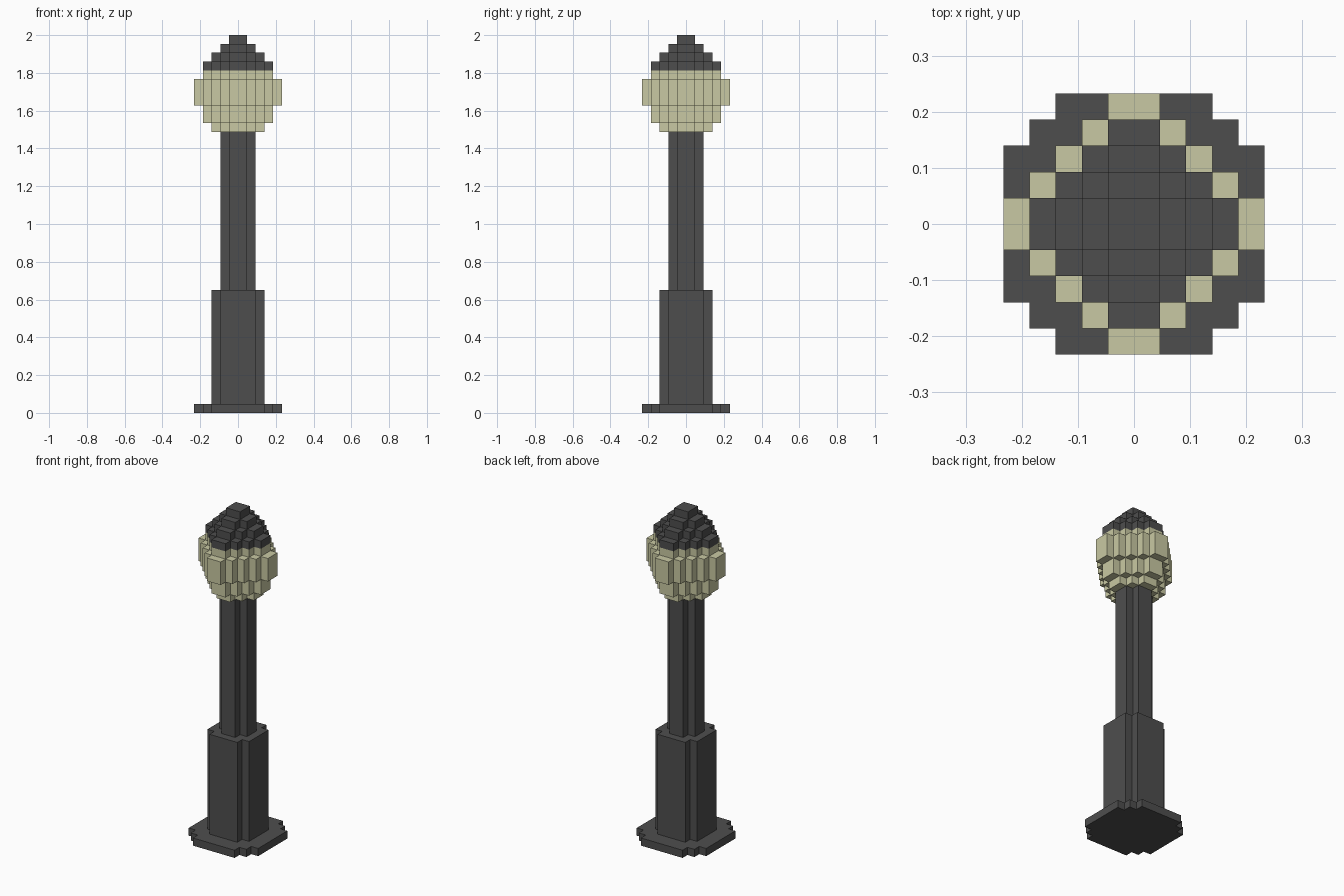
import bpy, bmesh

if "Cube" in bpy.data.objects:
    bpy.data.objects.remove(bpy.data.objects["Cube"])

U = 2.0 / 43  # one block; the lamp post is 43 blocks tall


def material(name, rgb):
    m = bpy.data.materials.new(name)
    m.diffuse_color = (*rgb, 1)
    m.use_nodes = True
    m.node_tree.nodes["Principled BSDF"].inputs["Base Color"].default_value = m.diffuse_color
    return m


IRON = material("dark iron", (0.076, 0.076, 0.076))
GLOW = material("pale lamp glass", (0.584, 0.584, 0.366))


def outline(rows):
    """Stepped outline; rows[j] is the half width, in blocks, of the j-th row from centre."""
    quad = []
    for j, r in enumerate(rows):
        if j and r < rows[j - 1]:
            quad.append((r, j))            # inner corner
        if j == len(rows) - 1 or rows[j + 1] < r:
            quad.append((r, j + 1))        # outer corner
    pts = []
    for _ in range(4):
        pts += quad
        quad = [(-y, x) for x, y in quad]  # quarter turn
    return pts


def diamond(n):
    return list(range(n, 0, -1))


def part(name, mat, layers):
    """Stack stepped prisms given as (bottom, top, rows) in blocks."""
    bm = bmesh.new()
    for z0, z1, rows in layers:
        pts = outline(rows)
        low = [bm.verts.new((x * U, y * U, z0 * U)) for x, y in pts]
        high = [bm.verts.new((x * U, y * U, z1 * U)) for x, y in pts]
        bm.faces.new(low[::-1])
        bm.faces.new(high)
        for i in range(len(pts)):
            k = (i + 1) % len(pts)
            bm.faces.new((low[i], low[k], high[k], high[i]))
    me = bpy.data.meshes.new(name)
    bm.to_mesh(me)
    bm.free()
    me.materials.append(mat)
    bpy.context.collection.objects.link(bpy.data.objects.new(name, me))


# Foot plate, pedestal and pole
part("foot_plate", IRON, [(0, 1, [5, 5, 5, 4, 3])])
part("pedestal", IRON, [(1, 14, [3, 3, 2])])
part("pole", IRON, [(14, 32, diamond(2))])

# Glowing globe, widest in the middle
part("lamp_globe", GLOW, [(32, 33, diamond(3)), (33, 35, diamond(4)),
                          (35, 38, diamond(5)), (38, 39, diamond(4))])

# Stepped roof tapering to a point
part("lamp_cap", IRON, [(39 + i, 40 + i, diamond(4 - i)) for i in range(4)])
